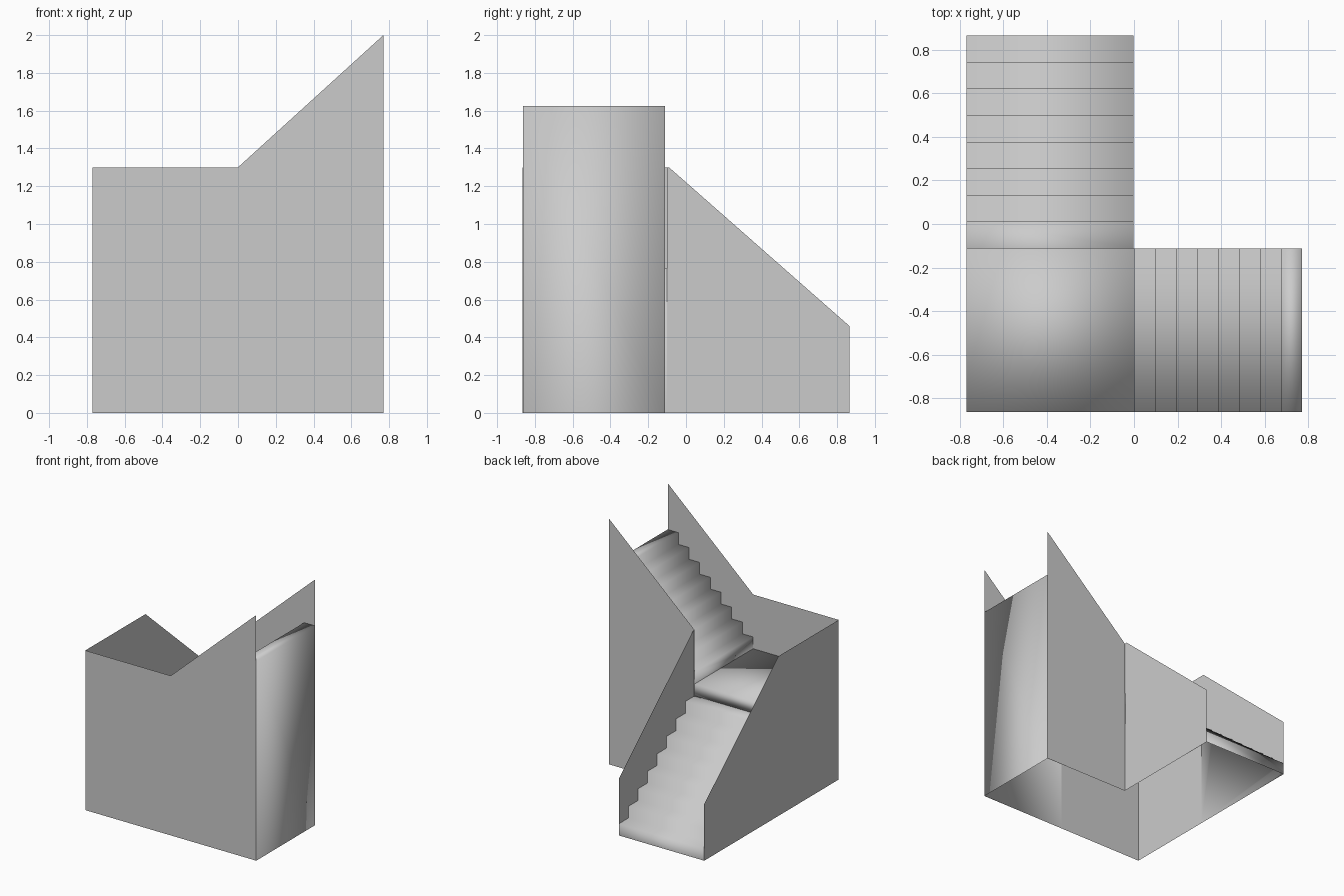
import bpy
import bmesh
from mathutils import Vector

if "Cube" in bpy.data.objects:
    bpy.data.objects.remove(bpy.data.objects["Cube"], do_unlink=True)

# Overall dimensions
W, D = 0.77, 0.865          # half width and half depth
INNER = -0.11               # back edge of landing and upper flight
STEPS = 8
RISE = 1.625 / (2 * STEPS + 1)
GAP = 0.002                 # steps sit just inside the thin walls
RAIL = 1.3                  # wall height around the landing
LAND = RISE * (STEPS + 1)

grey = bpy.data.materials.new("plain_grey")
grey.use_nodes = True
colour = (0.6, 0.6, 0.6, 1)
grey.diffuse_color = colour
grey.node_tree.nodes["Principled BSDF"].inputs["Base Color"].default_value = colour


def finish(name, bm, smooth):
    mesh = bpy.data.meshes.new(name)
    for f in bm.faces:
        f.smooth = smooth
    bm.to_mesh(mesh)
    bm.free()
    mesh.materials.append(grey)
    obj = bpy.data.objects.new(name, mesh)
    bpy.context.collection.objects.link(obj)
    return obj


def place(axis, across, along, z):
    """Point on a profile running along one axis, offset on the other."""
    return Vector((across, along, z)) if axis == "y" else Vector((along, across, z))


def wall(name, axis, across, profile, outward):
    bm = bmesh.new()
    face = bm.faces.new([bm.verts.new(place(axis, across, a, z)) for a, z in profile])
    face.normal_update()
    if face.normal.dot(Vector(outward)) < 0:
        face.normal_flip()
    finish(name, bm, False)


def prism(name, axis, low, high, profile, is_open):
    """Closed prism, then the hidden faces are removed by a rule."""
    bm = bmesh.new()
    a = [bm.verts.new(place(axis, low, p, z)) for p, z in profile]
    b = [bm.verts.new(place(axis, high, p, z)) for p, z in profile]
    bm.faces.new(a)
    bm.faces.new(b)
    for i in range(len(a)):
        j = (i + 1) % len(a)
        bm.faces.new((a[i], a[j], b[j], b[i]))
    bmesh.ops.recalc_face_normals(bm, faces=bm.faces)
    hidden = [f for f in bm.faces if is_open(f)]
    bmesh.ops.delete(bm, geom=hidden, context="FACES")
    finish(name, bm, True)


def stair_profile(start, end, base):
    run = (end - start) / STEPS
    points = [(start, 0)]
    if base > 0:
        points.append((start, base))
    for i in range(STEPS):
        z = base + RISE * (i + 1)
        points += [(start + run * i, z), (start + run * (i + 1), z)]
    return points + [(end, 0)]


# Lower flight, climbing from the back towards the landing
prism("lower_flight", "y", -W + GAP, -GAP, stair_profile(D, INNER, 0),
      lambda f: f.normal.z < -0.9 or f.normal.y < -0.9)

# Upper flight, climbing sideways from the landing, with a closed tall end
prism("upper_flight", "x", -D + GAP, INNER - GAP, stair_profile(0, W, LAND),
      lambda f: f.normal.z < -0.9
      or (f.normal.x < -0.9 and f.calc_center_median().z < LAND))

# Landing slab at the corner
prism("landing", "x", -D + GAP, INNER,
      [(-W + GAP, LAND - RISE), (-W + GAP, LAND), (0, LAND), (0, LAND - RISE)],
      lambda f: False)

# Thin side walls of the lower flight
slope_start = -0.09
for name, x, front, out in (("outer_side_wall", -W, -D, -1),
                            ("inner_side_wall", 0, -0.10, 1)):
    wall(name, "y", x, [(front, 0), (D, 0), (D, 0.46),
                        (slope_start, RAIL), (front, RAIL)], (out, 0, 0))

# Thin walls of the upper flight; the front one also covers the landing
wall("front_wall", "x", -D,
     [(-W, 0), (W, 0), (W, 2), (0, RAIL), (-W, RAIL)], (0, -1, 0))
wall("upper_back_wall", "x", INNER,
     [(0, 0), (W, 0), (W, 2), (0, RAIL)], (0, 1, 0))
